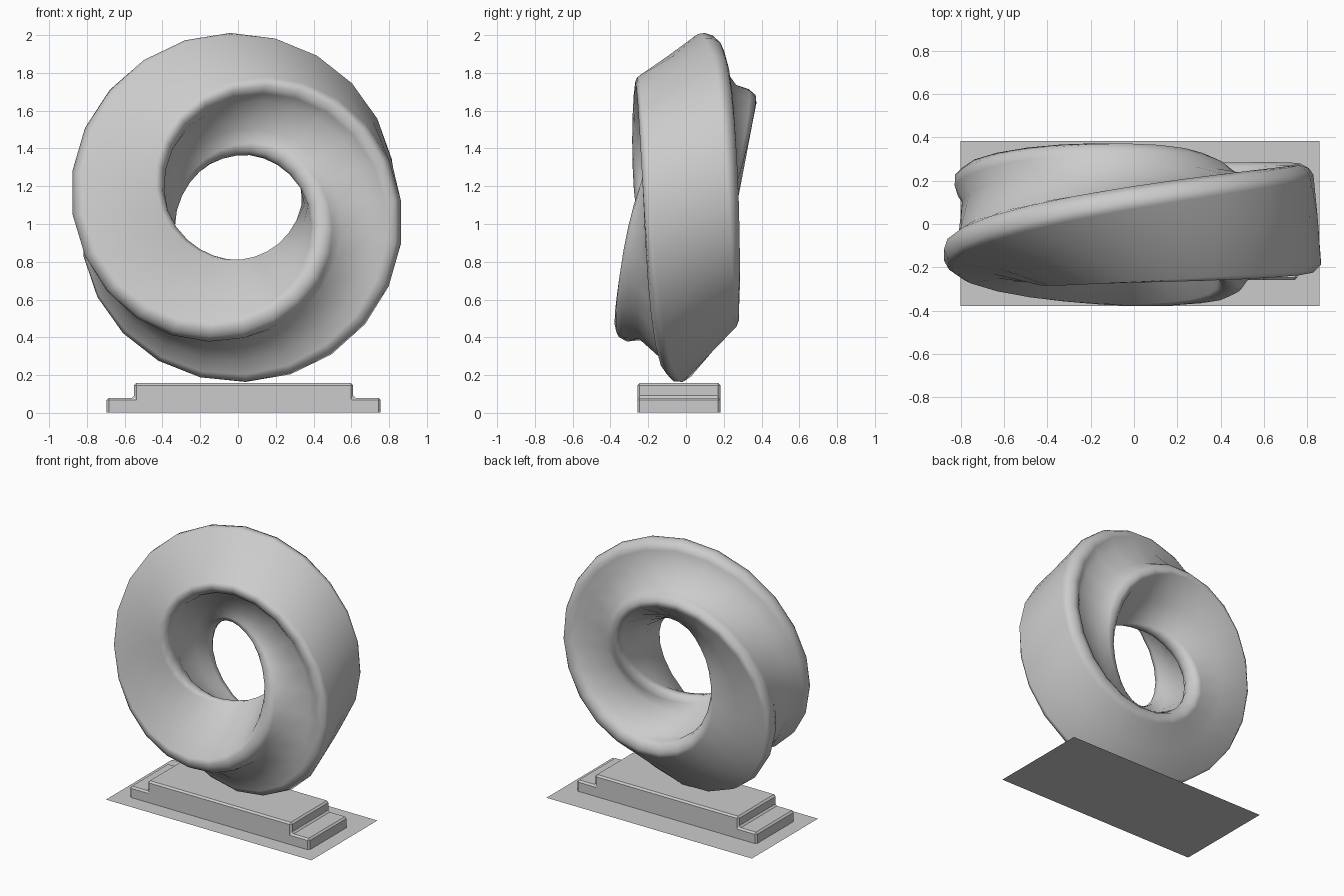
import bpy, bmesh, math

if "Cube" in bpy.data.objects:
    bpy.data.objects.remove(bpy.data.objects["Cube"])

SEG = 24            # steps around the ring
RADIUS = 0.6        # centre line radius
CENTRE_Z = 1.087


def make_object(name, bm):
    bmesh.ops.recalc_face_normals(bm, faces=bm.faces)
    mesh = bpy.data.meshes.new(name)
    bm.to_mesh(mesh)
    bm.free()
    obj = bpy.data.objects.new(name, mesh)
    bpy.context.collection.objects.link(obj)
    return obj


# Half of the cross-section: flat side, rounded lip, groove, lip.
half = [(0.25, 0.0), (0.254, 0.195), (0.237, 0.228), (0.2, 0.255),
        (0.15, 0.252), (0.09, 0.203), (-0.085, 0.205), (-0.15, 0.247),
        (-0.2, 0.252), (-0.238, 0.222)]
section = half + [(-x, -y) for x, y in half]
n = len(section)

# Ring: the section makes half a turn on its way around.
bm = bmesh.new()
rings = []
for i in range(SEG):
    a = 2 * math.pi * i / SEG + math.radians(2.5)
    t = -a / 2 + math.radians(8 + 3 * math.sin(a))
    ring = []
    for x, y in section:
        r = RADIUS + x * math.cos(t) - y * math.sin(t)
        d = x * math.sin(t) + y * math.cos(t) + 0.05 * math.sin(a)
        ring.append(bm.verts.new((r * math.cos(a), d, CENTRE_Z + r * math.sin(a))))
    rings.append(ring)
for i in range(SEG):
    nxt = rings[(i + 1) % SEG]
    shift = n // 2 if i == SEG - 1 else 0      # half-turn closure
    for j in range(n):
        k = (j + 1) % n
        bm.faces.new((rings[i][j], rings[i][k],
                      nxt[(k + shift) % n], nxt[(j + shift) % n]))
ring_obj = make_object("twisted_ring", bm)
for p in ring_obj.data.polygons:
    p.use_smooth = True
ring_obj.modifiers.new("crisp_lips", "WEIGHTED_NORMAL")

# Stepped plinth: front profile pushed back in y.
profile = [(-0.695, 0.001), (0.755, 0.001), (0.755, 0.08), (0.61, 0.08),
           (0.61, 0.158), (-0.55, 0.158), (-0.55, 0.08), (-0.695, 0.08)]
bm = bmesh.new()
face = bm.faces.new([bm.verts.new((x, -0.258, z)) for x, z in profile])
ext = bmesh.ops.extrude_face_region(bm, geom=[face])
bmesh.ops.translate(bm, vec=(0, 0.44, 0),
                    verts=[v for v in ext["geom"] if isinstance(v, bmesh.types.BMVert)])
# Chamfer every edge except those resting on the ground.
edges = [e for e in bm.edges if max(v.co.z for v in e.verts) > 0.01]
bmesh.ops.bevel(bm, geom=edges, offset=0.012, segments=1, affect='EDGES')
make_object("stepped_plinth", bm)

# Thin ground sheet under the plinth.
bm = bmesh.new()
bm.faces.new([bm.verts.new(c) for c in
              ((-0.8, -0.378, 0), (0.857, -0.378, 0), (0.857, 0.383, 0), (-0.8, 0.383, 0))])
make_object("ground_sheet", bm)
